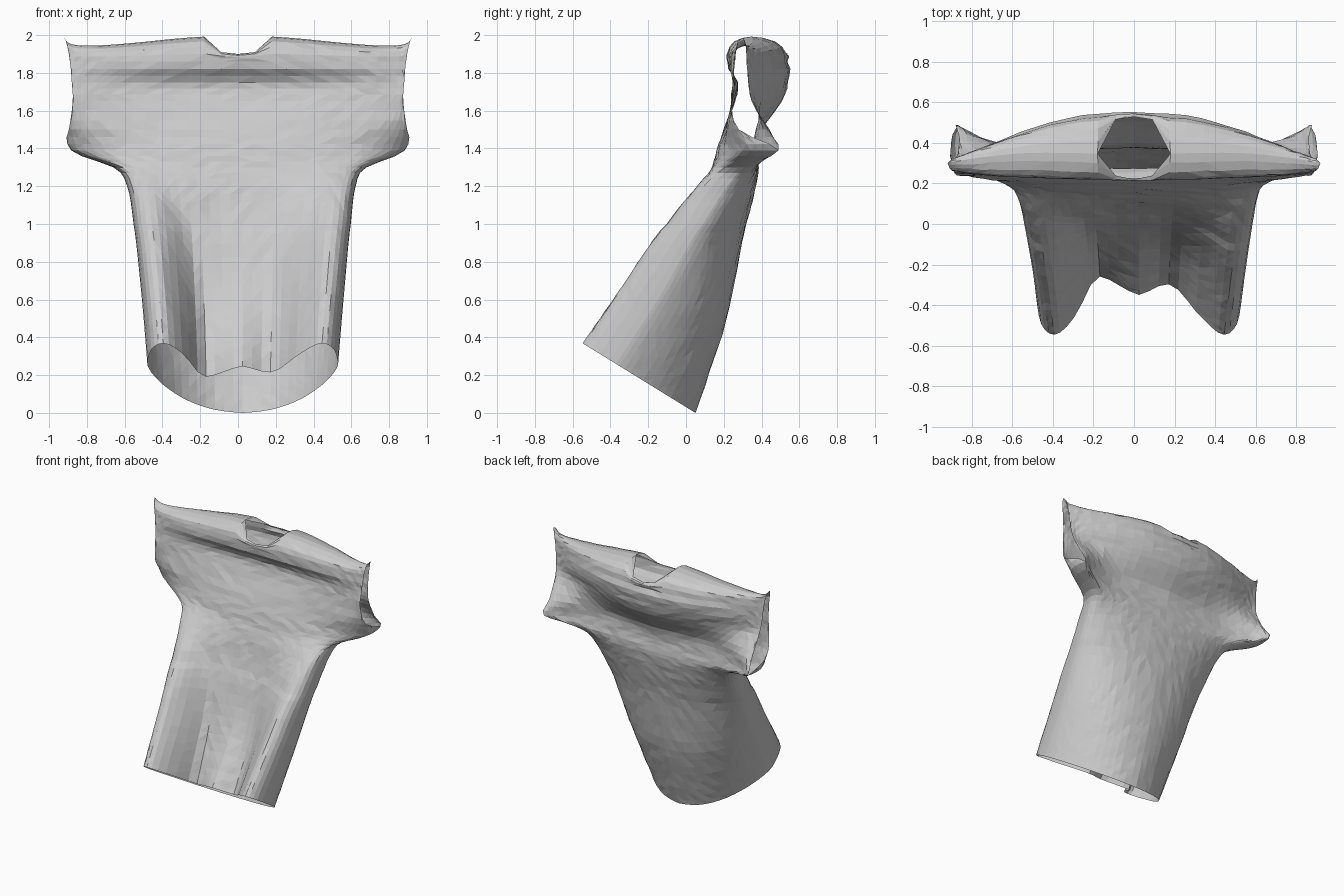
import bpy, bmesh, math, random

cube = bpy.data.objects.get("Cube")
if cube:
    bpy.data.objects.remove(cube)
random.seed(4)

HALF = 16                    # columns per half sheet
SLEEVE_LEVEL = 5             # level where the sleeve openings begin

# Height, half width and sideways shift at each level, hem to shoulder
HEIGHT = [0, .6, 1, 1.2, 1.3, 1.39, 1.5, 1.65, 1.75, 1.86, 2]
WIDTH = [.505, .535, .575, .605, .67, .92, .895, .875, .88, .89, .92]
SHIFT = [.025, .025, .022, .018, .01, 0, 0, 0, 0, 0, 0]
# Mesh rows from each level to the next
ROWS = [8, 6, 4, 3, 3, 3, 3, 3, 3, 5]
LEVELS = [i + k / n for i, n in enumerate(ROWS) for k in range(n)] + [len(ROWS)]

# Depth of the cloth from the centre line out to the side, per level
SHOULDER = [.34, .35, .35, .33, .31, .3]
FRONT = [[-.35, -.3, -.45, -.545, -.5, -.37],
         [-.1, -.11, -.23, -.335, -.29, -.14],
         [.05, .04, -.03, -.1, -.05, .09],
         [.11, .1, .08, .06, .09, .22],
         [.14, .14, .14, .15, .2, .31],
         [.165, .165, .19, .24, .33, .49],
         [.2, .2, .21, .22, .25, .28],
         [.26, .255, .245, .24, .24, .24],
         [.275, .27, .26, .25, .25, .25],
         [.22, .22, .23, .24, .255, .26],
         SHOULDER]
BACK = [[.05, .02, -.06, -.175, -.29, -.37],
        [.21, .19, .14, .05, -.06, -.14],
        [.32, .31, .28, .23, .16, .09],
        [.37, .365, .35, .32, .28, .22],
        [.385, .38, .375, .37, .36, .31],
        [.375, .37, .37, .41, .47, .49],
        [.4, .38, .37, .41, .44, .43],
        [.51, .48, .42, .37, .35, .35],
        [.54, .52, .46, .39, .34, .33],
        [.535, .52, .46, .39, .34, .32],
        SHOULDER]
TOP = [2, 1.985, 1.96, 1.945, 1.95, 1.985]


def spline(values, t):
    """Smooth curve through evenly spaced values."""
    last = len(values) - 1
    i = min(int(t), last - 1)
    f = t - i
    b, c = values[i], values[i + 1]
    a = values[i - 1] if i else b
    d = values[i + 2] if i + 2 <= last else c
    m, n = (c - a) / 2, (d - b) / 2
    return b + f * (m + f * (3 * (c - b) - 2 * m - n + f * (2 * (b - c) + m + n)))


def depth(table, t, u):
    return spline([spline(row, u) for row in table], t)


def cloth_point(table, t, c):
    """Position of one cloth vertex at level t and column c."""
    angle = c / HALF * math.pi / 2
    u = abs(c) / HALF * 5
    is_front = table is FRONT
    is_edge = abs(c) == HALF
    x = spline(SHIFT, t) + spline(WIDTH, t) * math.sin(angle)
    # cloth stays back, then rolls over the shoulder
    y = depth(table, t if t < 9 else 9 + (t - 9) ** 2, u)
    z = spline(HEIGHT, t)
    # shared side seam below the sleeves
    if is_edge and t <= SLEEVE_LEVEL:
        y = (depth(FRONT, t, u) + depth(BACK, t, u)) / 2
    # deep lap fold on one side of the front
    fold = 0
    if is_front and not is_edge and t < 3:
        fold = .08 * math.exp(-((x + .2 + .02 * t * t) / .07) ** 2)
        y += fold * (1 - t / 3)
    # slanted hem
    if t < 2:
        low = max(0, (.05 - depth(table, 0, u) - fold) * .617)
        z = low + (HEIGHT[2] - low) * spline([0, .48, 1], t)
    # shoulder line and neck opening
    if t > 9:
        f = t - 9
        neck = max(0, 1 - (c / 2) ** 2) ** .5
        end = spline(TOP, u) - .1 * neck
        z = HEIGHT[9] + (end - HEIGHT[9]) * math.sin(f * math.pi / 2)
        y += neck * f * f * (-.12 if is_front else .2)
    # sleeve ends turn inward toward the back
    if t > 4:
        x *= 1 - .35 * max(0, y - .33) * min(1, t - 4) * math.sin(angle) ** 2
    # slight crumple
    if not is_edge and 0 < t < 10:
        y += random.uniform(-.003, .003)
    return x, y, z


def add_sheet(bm, table):
    rows = [[bm.verts.new(cloth_point(table, t, c)) for c in range(-HALF, HALF + 1)]
            for t in LEVELS]
    for low, high in zip(rows, rows[1:]):
        for i in range(2 * HALF):
            quad = [low[i], low[i + 1], high[i + 1], high[i]]
            bm.faces.new(quad if table is FRONT else quad[::-1])


# Shirt: front and back sheets sewn along sides, sleeve undersides and shoulders
bm = bmesh.new()
add_sheet(bm, FRONT)
add_sheet(bm, BACK)
bmesh.ops.remove_doubles(bm, verts=bm.verts, dist=.0005)
bmesh.ops.triangulate(bm, faces=bm.faces, quad_method='SHORT_EDGE')
mesh = bpy.data.meshes.new("shirt")
bm.to_mesh(mesh)
bm.free()
shirt = bpy.data.objects.new("shirt", mesh)
bpy.context.collection.objects.link(shirt)

# Plain grey cloth
grey = (.6, .6, .6, 1)
cloth = bpy.data.materials.new("light grey cloth")
cloth.use_nodes = True
cloth.diffuse_color = grey
cloth.node_tree.nodes["Principled BSDF"].inputs["Base Color"].default_value = grey
mesh.materials.append(cloth)
